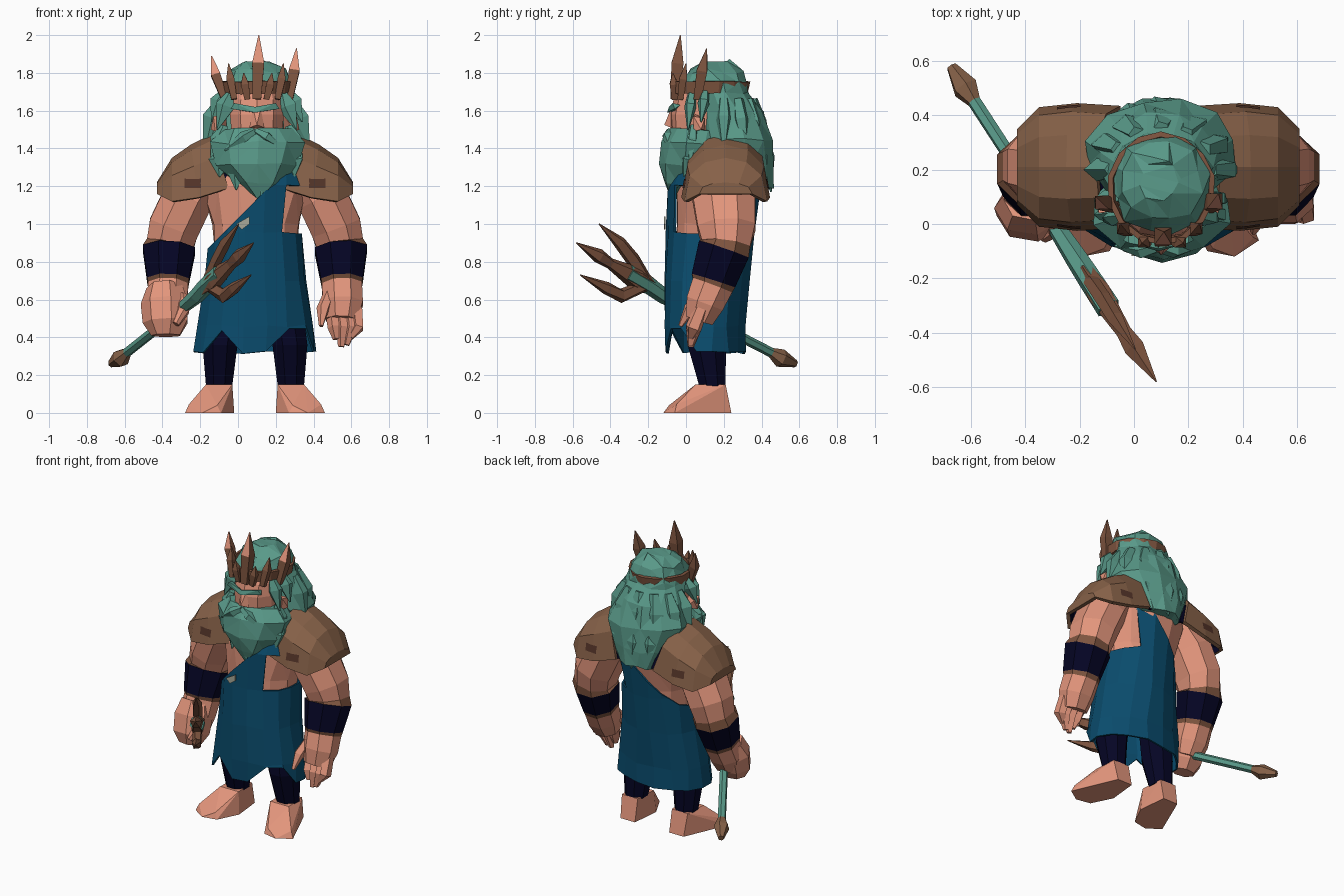
import bpy
import bmesh
import math
import random
from mathutils import Vector
from mathutils.bvhtree import BVHTree

random.seed(4)
default_cube = bpy.data.objects.get("Cube")
if default_cube:
    bpy.data.objects.remove(default_cube)

MID = 0.09  # the body's own symmetry plane


def material(name, colour):
    mat = bpy.data.materials.new(name)
    mat.use_nodes = True
    mat.diffuse_color = (*colour, 1)
    mat.node_tree.nodes["Principled BSDF"].inputs["Base Color"].default_value = (*colour, 1)
    return mat


skin = material("skin", (0.76, 0.30, 0.20))
teal = material("teal", (0.10, 0.32, 0.25))
leather = material("leather", (0.24, 0.12, 0.065))
bronze = material("bronze", (0.21, 0.09, 0.05))
dark = material("dark brown", (0.09, 0.035, 0.022))
navy = material("navy", (0.0015, 0.0015, 0.018))
blue = material("blue cloth", (0.003, 0.073, 0.155))
pale = material("pale metal", (0.4, 0.4, 0.32))


def finish(bm, name, mats, thickness=0):
    """Turn a bmesh into a flat shaded object."""
    bmesh.ops.recalc_face_normals(bm, faces=bm.faces[:])
    mesh = bpy.data.meshes.new(name)
    bm.to_mesh(mesh)
    bm.free()
    for mat in mats:
        mesh.materials.append(mat)
    obj = bpy.data.objects.new(name, mesh)
    bpy.context.collection.objects.link(obj)
    if thickness:
        mod = obj.modifiers.new("thickness", "SOLIDIFY")
        mod.thickness = thickness
        mod.offset = -1
        mod.material_offset = len(mats) - 1
    return obj


def skin_rings(bm, rings, bands=None, closed=True):
    """Join matching vertex rings with quads; bands give a material per segment."""
    for k, (low, high) in enumerate(zip(rings, rings[1:])):
        for i in range(len(low) if closed else len(low) - 1):
            j = (i + 1) % len(low)
            face = bm.faces.new((low[i], low[j], high[j], high[i]))
            face.material_index = bands[k] if bands else 0


def add_tube(bm, path, n, upright, bands, jitter, cap):
    """Path points are x, y, z, radius and an optional second radius."""
    centres = [Vector(p[:3]) for p in path]
    rings = []
    for k, p in enumerate(path):
        u, v = Vector((1, 0, 0)), Vector((0, 1, 0))
        if not upright:
            t = (centres[min(k + 1, len(path) - 1)] - centres[max(k - 1, 0)]).normalized()
            u = (u - t * t.x).normalized()
            v = t.cross(u)
        ring = []
        for i in range(n):
            a = math.tau * (i + 0.5) / n
            co = centres[k] + u * p[3] * math.cos(a) + v * p[-1] * math.sin(a)
            shake = Vector([random.uniform(-jitter, jitter) for _ in range(3)])
            ring.append(bm.verts.new(co + shake))
        rings.append(ring)
    skin_rings(bm, rings, bands)
    if cap:
        for ring, band in ((rings[0], 0), (rings[-1], -1)):
            bm.faces.new(ring).material_index = bands[band] if bands else 0
    return rings


def tubes(name, paths, mats, n=8, upright=False, bands=None, jitter=0.0):
    bm = bmesh.new()
    for path in paths:
        add_tube(bm, path, n, upright, bands, jitter, True)
    if jitter:
        bmesh.ops.triangulate(bm, faces=bm.faces[:])
    return finish(bm, name, mats)


def hull(name, points, mat):
    bm = bmesh.new()
    for p in points:
        bm.verts.new(p)
    result = bmesh.ops.convex_hull(bm, input=bm.verts[:])
    inner = [g for g in result["geom_interior"] if isinstance(g, bmesh.types.BMVert)]
    bmesh.ops.delete(bm, geom=inner, context="VERTS")
    return finish(bm, name, [mat])


def lock(a, b, width):
    """A pointed strand of hair from a to b, fattest near its upper third."""
    m = Vector(a).lerp(Vector(b), 0.35)
    return [(*a, width * 0.4), (*m, width, width * 0.6), (*b, 0.004)]


def add_arches(bm, flip, specs):
    """Arches over the shoulder: x, base height, rise, half depth, inward lean."""
    arches = []
    for x, base, height, depth, lean in specs:
        arch = []
        for i in range(7):
            t = math.pi * i / 6
            rise = max(math.sin(t), 0) ** 0.75
            co = flip([(x - lean * (1 - rise), 0.21 - depth * math.cos(t), base + height * rise)])[0]
            arch.append(bm.verts.new(co))
        arches.append(arch)
    skin_rings(bm, arches, closed=False)
    return arches


# Torso
tubes("torso", [[(MID, 0.13, 0.75, 0.22, 0.19), (MID, 0.14, 1.0, 0.235, 0.2),
                 (MID, 0.17, 1.2, 0.29, 0.22), (MID, 0.2, 1.38, 0.26, 0.18),
                 (MID, 0.2, 1.5, 0.12, 0.12)]], [skin], 12, True, jitter=0.01)

# Toga, cut along a diagonal from the right hip to the left shoulder
bm = bmesh.new()
toga = [(MID, 0.10, 0.32, 0.325, 0.215), (MID, 0.10, 0.46, 0.315, 0.215), (MID, 0.11, 0.7, 0.275, 0.225),
        (MID, 0.13, 0.95, 0.25, 0.235), (MID, 0.145, 1.2, 0.305, 0.25), (MID, 0.19, 1.41, 0.28, 0.21)]
hem = add_tube(bm, toga, 16, True, None, 0.008, False)[0]
for v in hem:
    if v.co.y < 0.06 and (0.15 < v.co.x < 0.37 or -0.18 < v.co.x < 0):
        v.co.z += 0.12
armhole = [f for f in bm.faces if f.calc_center_median().x > 0.27
           and 0.95 < f.calc_center_median().z < 1.2]
bmesh.ops.delete(bm, geom=armhole, context="FACES")
bmesh.ops.bisect_plane(bm, geom=bm.verts[:] + bm.edges[:] + bm.faces[:], dist=0.0001,
                       plane_co=(0, 0, 1.03), plane_no=(-1, 0, 1), clear_outer=True)
finish(bm, "toga", [blue], 0.012)
hull("toga_clasp", [(x, y, z) for x, z in ((-0.01, 1.0), (0.06, 1.04), (0.06, 1.0), (0.02, 0.97))
                    for y in (-0.109, -0.117)], pale)

for side, s in (("left", 1), ("right", -1)):
    def flip(points):
        return [(MID + s * (p[0] - MID), *p[1:]) for p in points]

    # Arm with a trimmed bracer
    arm = [(0.32, 0.2, 1.32, 0.12, 0.14), (0.44, 0.2, 1.15, 0.145, 0.18), (0.52, 0.215, 0.98, 0.145, 0.165),
           (0.54, 0.21, 0.89, 0.135, 0.14), (0.545, 0.2, 0.865, 0.15, 0.15), (0.55, 0.145, 0.7, 0.12, 0.13),
           (0.55, 0.14, 0.675, 0.115, 0.12), (0.555, 0.1, 0.58, 0.115, 0.11), (0.55, 0.07, 0.49, 0.09, 0.08)]
    tubes(side + "_arm", [flip(arm)], [skin, bronze, navy], 8, bands=[0, 0, 0, 1, 2, 1, 0, 0])

    # Leg and foot
    tubes(side + "_leg", [flip([(0.25, 0.11, 0.55, 0.1), (0.275, 0.11, 0.36, 0.1, 0.11),
                                (0.28, 0.14, 0.14, 0.075, 0.075)])], [navy], 8, True)
    hull(side + "_foot", flip([(0.21, 0.05, 0.15), (0.35, 0.05, 0.15), (0.22, 0.21, 0.15), (0.34, 0.21, 0.15),
                               (0.22, 0.24, 0), (0.33, 0.24, 0), (0.2, 0.04, 0), (0.27, -0.1, 0),
                               (0.37, -0.12, 0), (0.46, -0.06, 0), (0.29, -0.09, 0.04), (0.44, -0.05, 0.045)]), skin)

    # Pauldron made of arches, navy on the inside and along the neck
    bm = bmesh.new()
    arches = add_arches(bm, flip, ((0.32, 1.19, 0.285, 0.225, 0.09), (0.43, 1.14, 0.28, 0.235, 0.04),
                                   (0.53, 1.12, 0.23, 0.22, 0), (0.61, 1.16, 0.06, 0.14, 0)))
    bm.faces.new(arches[-1])
    bm.normal_update()
    surface = BVHTree.FromBMesh(bm)
    finish(bm, side + "_pauldron", [leather, navy], 0.025)
    bm = bmesh.new()
    add_arches(bm, flip, ((0.285, 1.19, 0.25, 0.205, 0.08), (0.35, 1.19, 0.255, 0.205, 0.08)))
    finish(bm, side + "_pauldron_lining", [navy], 0.012)

    # Worn spots on the pauldron's front and back
    for place, facing in (("front", 1), ("back", -1)):
        bm = bmesh.new()
        for i in range(8):
            a = math.tau * i / 8
            reach = 1.25 if i % 2 else 0.85
            x, z = 0.42 + 0.05 * reach * math.cos(a), 1.215 + 0.028 * reach * math.sin(a)
            start = Vector((MID + s * (x - MID), -facing, z))
            hit = surface.ray_cast(start, Vector((0, facing, 0)))[0]
            if hit:
                bm.verts.new(hit - Vector((0, 0.004 * facing, 0)))
        if len(bm.verts) > 2:
            bm.faces.new(bm.verts[:])
        finish(bm, side + "_pauldron_spot_" + place, [dark])

    # Brow, ear and moustache half
    hull(side + "_brow", flip([(0.09, -0.1, 1.59), (0.09, -0.09, 1.62), (0.2, -0.07, 1.64), (0.22, -0.06, 1.61),
                               (0.2, -0.03, 1.63), (0.1, -0.05, 1.59)]), teal)
    hull(side + "_ear", flip([(0.24, 0.05, 1.58), (0.31, 0.04, 1.57), (0.31, 0.1, 1.56), (0.3, 0.04, 1.49),
                              (0.325, 0.08, 1.5), (0.24, 0.1, 1.5)]), skin)
    tubes(side + "_moustache", [flip([(0.09, -0.085, 1.49, 0.02), (0.15, -0.095, 1.46, 0.032),
                                      (0.25, -0.08, 1.39, 0.005)])], [teal], 5)

# Hands: a closed right fist and an open left hand
tubes("right_fist", [[(-0.385, 0.1, 0.66, 0.1), (-0.385, 0.06, 0.58, 0.13, 0.11), (-0.38, 0.03, 0.48, 0.125, 0.1),
                      (-0.38, 0.02, 0.41, 0.08, 0.06)],
                     [(-0.3, 0.04, 0.62, 0.03), (-0.29, -0.02, 0.54, 0.035), (-0.33, -0.05, 0.47, 0.02)]],
      [skin], 7)
fingers = [[(x, 0.08, 0.55, 0.04), (x + 0.01, 0.04, 0.45, 0.035, 0.045), (0.55 + (x - 0.55) * 0.6, 0.025, tip, 0.018)]
           for x, tip in ((0.5, 0.39), (0.545, 0.35), (0.59, 0.36), (0.625, 0.4))]
thumb = [(0.49, 0.09, 0.65, 0.03), (0.45, 0.02, 0.55, 0.035), (0.44, -0.03, 0.46, 0.012)]
tubes("left_fingers", fingers + [thumb], [skin], 5)

# Head and nose
tubes("head", [[(0.1, 0.1, 1.36, 0.1), (0.1, 0.07, 1.47, 0.14, 0.15), (0.1, 0.07, 1.58, 0.15, 0.155),
                (0.1, 0.08, 1.66, 0.145, 0.145), (0.1, 0.1, 1.74, 0.12, 0.12)]], [skin], 10, True)
hull("nose", [(0.08, -0.08, 1.61), (0.12, -0.08, 1.61), (0.06, -0.08, 1.51), (0.14, -0.08, 1.51),
              (0.1, -0.115, 1.525), (0.1, -0.05, 1.5)], skin)

# Hair mass and loose strands
tubes("hair", [[(0.1, 0.16, 1.86, 0.07, 0.08), (0.1, 0.155, 1.81, 0.15, 0.15), (0.1, 0.15, 1.74, 0.18, 0.185),
                (0.1, 0.18, 1.69, 0.19, 0.16), (0.1, 0.23, 1.6, 0.22, 0.18), (0.1, 0.26, 1.45, 0.28, 0.2),
                (0.1, 0.3, 1.31, 0.23, 0.165), (0.1, 0.36, 1.19, 0.14, 0.1)]], [teal], 12, True, jitter=0.014)
strands = []
for i in range(7):
    a = math.pi * i / 6
    c, d = math.cos(a), math.sin(a)
    strands.append(lock((0.1 + 0.18 * c, 0.2 + 0.15 * d, 1.66), (0.1 + 0.28 * c, 0.2 + 0.25 * d, 1.36 - 0.05 * d), 0.075))
    strands.append(lock((0.1 + 0.2 * c, 0.24 + 0.17 * d, 1.45), (0.1 + 0.19 * c, 0.27 + 0.18 * d, 1.27 - 0.1 * d), 0.08))
for s in (-1, 1):
    for dx, y, top, end in ((0.14, 0.03, 1.69, 1.5), (0.17, 0.1, 1.7, 1.54), (0.17, 0.04, 1.52, 1.3)):
        strands.append(lock((0.1 + s * dx, y, top), (0.1 + s * (dx + 0.07), y - 0.02, end), 0.055))
tubes("hair_strands", strands, [teal], 5)

# Beard with pointed ends
tubes("beard", [[(0.1, 0.07, 1.5, 0.19, 0.145), (0.1, 0.05, 1.43, 0.265, 0.175), (0.1, 0.04, 1.31, 0.22, 0.175),
                 (0.11, 0, 1.22, 0.13, 0.12), (0.12, -0.06, 1.14, 0.02)]], [teal], 10, True, jitter=0.01)
tubes("beard_points", [lock((0.1 + dx, -0.07 + abs(dx) * 0.5, 1.38), (0.1 + dx * 1.1, -0.1 + abs(dx) * 0.5, tip), 0.07)
                       for dx, tip in ((-0.18, 1.25), (-0.1, 1.18), (0.02, 1.15), (0.1, 1.19), (0.18, 1.25))],
      [teal], 5)

# Crown band and spikes
bm = bmesh.new()
add_tube(bm, [(0.1, 0.13, z, r, r + 0.01) for z, r in ((1.69, 0.19), (1.755, 0.2))], 14, True, None, 0.004, False)
finish(bm, "crown_band", [bronze], 0.02)
spikes = []
for bx, by, tx, ty, tip, r in ((0.1, -0.06, 0.11, -0.03, 2.0, 0.045), (-0.07, 0.06, -0.14, 0.1, 1.89, 0.035),
                               (0.27, 0.06, 0.31, 0.11, 1.93, 0.04), (-0.02, -0.03, -0.05, 0, 1.85, 0.03),
                               (0.21, -0.03, 0.24, 0, 1.85, 0.03), (0.05, -0.06, 0.03, -0.07, 1.8, 0.03),
                               (0.15, -0.06, 0.18, -0.07, 1.8, 0.03)):
    mid = 0.55 * tip + 0.45 * 1.67
    spikes.append([(bx, by, 1.66, r * 0.7), (bx * 0.3 + tx * 0.7, by * 0.5 + ty * 0.5, mid, r), (tx, ty, tip, 0.003)])
crown = tubes("crown_spikes", spikes, [bronze, skin], 4)
for face in crown.data.polygons:
    if face.center.z > 1.82 and face.normal.y < -0.3:
        face.material_index = 1


# Trident, lying in one upright plane
def along(y, z, *r):
    return (-0.295 - 0.65 * y, y, z, *r)


tubes("trident_shaft", [[along(0.58, 0.26, 0.02), along(0.5, 0.29, 0.05), along(0.45, 0.32, 0.026),
                         along(0.1, 0.5, 0.026), along(-0.12, 0.62, 0.042), along(-0.19, 0.67, 0.045),
                         along(-0.31, 0.74, 0.048)]],
      [leather, teal], 6, bands=[0, 0, 1, 1, 1, 1])
tubes("trident_prongs", [[along(-0.17, 0.66, 0.03, 0.045), along(-0.26, 0.71, 0.046, 0.065),
                          along(-0.4, 0.79, 0.03), along(-0.46, 0.83, 0.04), along(-0.58, 0.9, 0.003)],
                         [along(-0.2, 0.68, 0.03), along(-0.34, 0.62, 0.03, 0.04), along(-0.42, 0.66, 0.03, 0.035),
                          along(-0.56, 0.73, 0.003)],
                         [along(-0.2, 0.69, 0.03), along(-0.28, 0.81, 0.03, 0.04), along(-0.35, 0.9, 0.03, 0.035),
                          along(-0.46, 1.0, 0.003)]], [bronze], 5)
